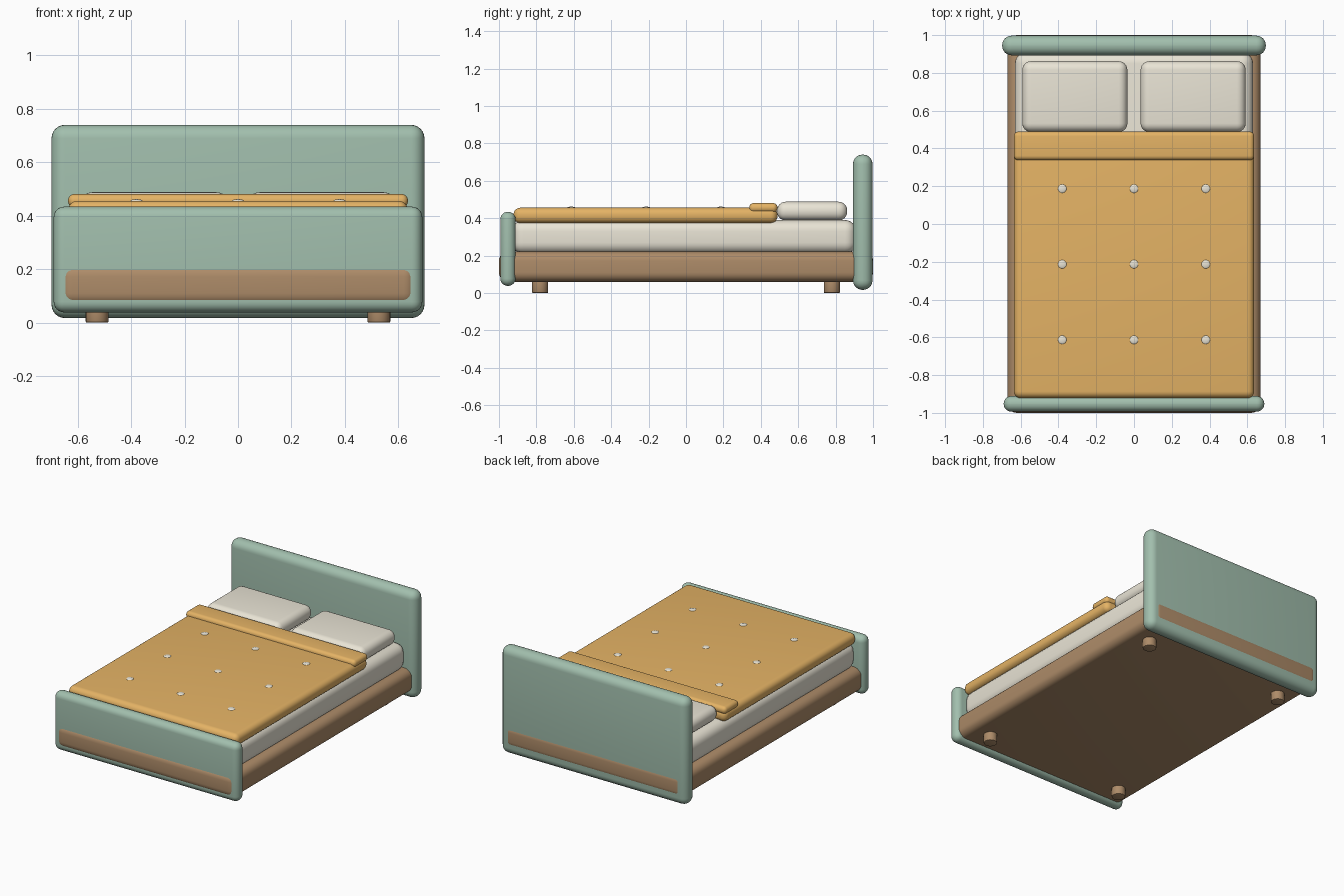
import bpy, math

if "Cube" in bpy.data.objects:
    bpy.data.objects.remove(bpy.data.objects["Cube"])

def material(name, rgb):
    m = bpy.data.materials.new(name)
    m.diffuse_color = (*rgb, 1)
    m.use_nodes = True
    m.node_tree.nodes["Principled BSDF"].inputs["Base Color"].default_value = m.diffuse_color
    return m

GREEN = material("sage_green", (0.36, 0.52, 0.42))
WOOD = material("wood", (0.42, 0.26, 0.14))
CREAM = material("cream", (0.82, 0.78, 0.67))
OCHRE = material("ochre", (0.78, 0.45, 0.13))

def finish(ob, name, mat, bevel, segments):
    ob.name = name
    ob.data.materials.append(mat)
    if bevel:
        b = ob.modifiers.new("round", 'BEVEL')
        b.width = bevel
        b.segments = segments
        b.limit_method = 'ANGLE'
        bpy.ops.object.modifier_apply(modifier=b.name)
    bpy.ops.object.shade_smooth_by_angle(angle=math.radians(40))
    return ob

def rounded_box(name, x, y, z, mat, bevel, segments=6):
    """Box from (min, max) ranges with rounded edges."""
    bpy.ops.mesh.primitive_cube_add(size=1, location=[sum(r) / 2 for r in (x, y, z)])
    ob = bpy.context.object
    ob.scale = [r[1] - r[0] for r in (x, y, z)]
    bpy.ops.object.transform_apply(location=False, rotation=False, scale=True)
    return finish(ob, name, mat, bevel, segments)

# Frame: its ends show through the two boards
rounded_box("bed_frame", (-0.67, 0.67), (-1.0, 1.0), (0.06, 0.222), WOOD, 0.05)
rounded_box("headboard", (-0.698, 0.698), (0.893, 0.997), (0.017, 0.74), GREEN, 0.05)
rounded_box("footboard", (-0.69, 0.69), (-0.993, -0.911), (0.038, 0.434), GREEN, 0.04)

# Bedding
rounded_box("mattress", (-0.63, 0.63), (-0.93, 0.91), (0.21, 0.39), CREAM, 0.06)
rounded_box("blanket", (-0.636, 0.636), (-0.922, 0.489), (0.374, 0.456), OCHRE, 0.036)
rounded_box("blanket_fold", (-0.636, 0.636), (0.338, 0.489), (0.43, 0.481), OCHRE, 0.024)
for side, sx in (("left", -1), ("right", 1)):
    c = 0.313 * sx
    rounded_box("pillow_" + side, (c - 0.278, c + 0.278), (0.487, 0.862), (0.388, 0.488), CREAM, 0.046)

# Feet
for sx in (-1, 1):
    for sy in (-1, 1):
        bpy.ops.mesh.primitive_cylinder_add(vertices=24, radius=0.043, depth=0.08,
                                            location=(0.527 * sx, 0.78 * sy, 0.04))
        finish(bpy.context.object, "foot", WOOD, 0.005, 2)

# Quilting buttons
for x in (-0.38, 0, 0.38):
    for y in (-0.613, -0.213, 0.187):
        bpy.ops.mesh.primitive_uv_sphere_add(segments=16, ring_count=10, radius=0.023, location=(x, y, 0.455))
        ob = bpy.context.object
        ob.scale.z = 0.3
        finish(ob, "button", CREAM, 0, 0)
